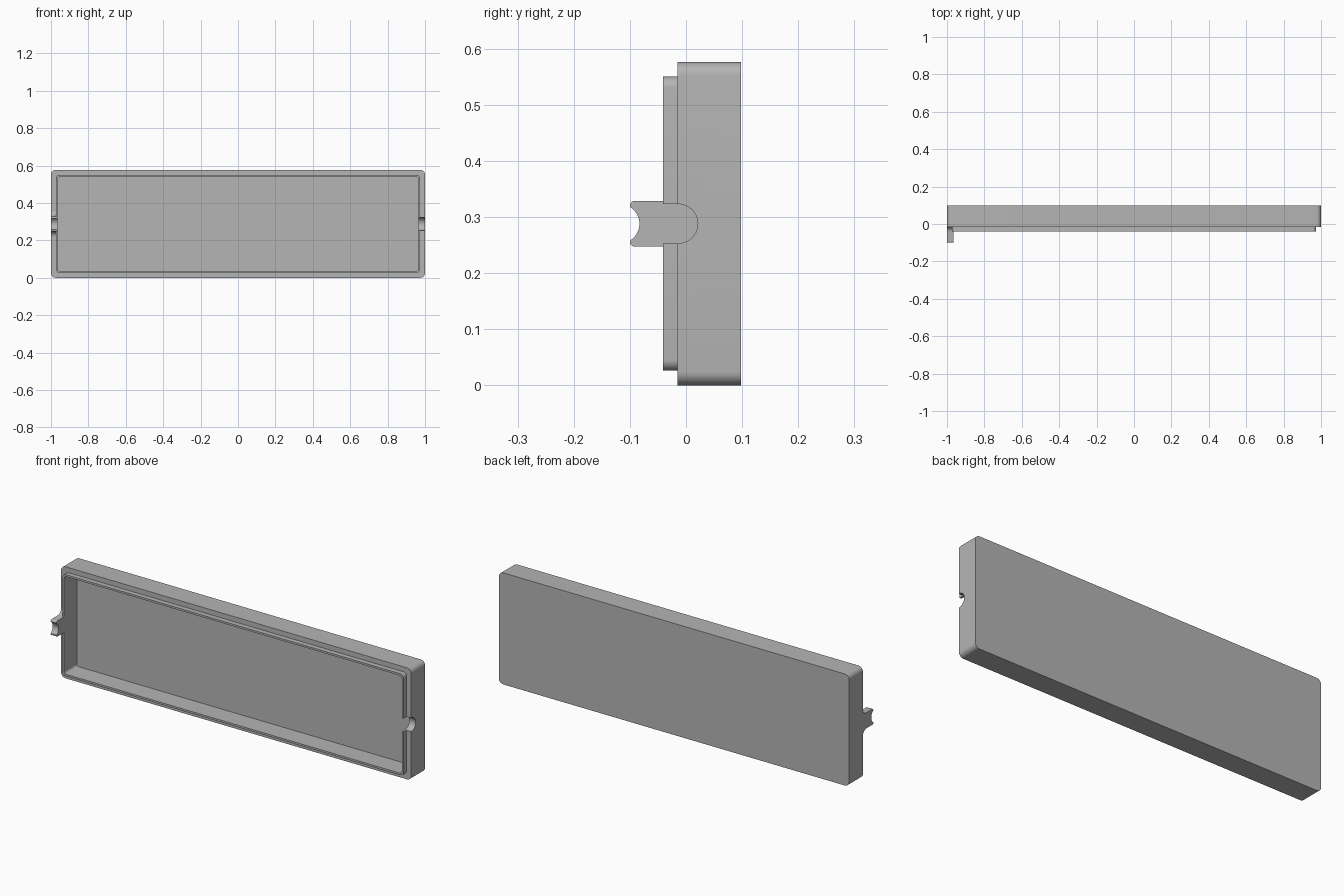
import bpy
import bmesh
from math import sin, cos, radians

cube = bpy.data.objects.get("Cube")
if cube:
    bpy.data.objects.remove(cube, do_unlink=True)

HEIGHT = 0.576
MID = HEIGHT / 2

grey = bpy.data.materials.new("plain grey")
grey.use_nodes = True
colour = (0.46, 0.46, 0.46, 1)
grey.diffuse_color = colour
grey.node_tree.nodes["Principled BSDF"].inputs["Base Color"].default_value = colour


def arc(cx, cy, r, start, end, steps):
    """Points along an arc, angles in degrees."""
    angles = [radians(start + (end - start) * i / steps) for i in range(steps + 1)]
    return [(cx + r * cos(a), cy + r * sin(a)) for a in angles]


def finish(bm, name):
    bmesh.ops.recalc_face_normals(bm, faces=bm.faces)
    mesh = bpy.data.meshes.new(name)
    bm.to_mesh(mesh)
    bm.free()
    mesh.materials.append(grey)
    obj = bpy.data.objects.new(name, mesh)
    bpy.context.collection.objects.link(obj)
    return obj


def select_only(obj):
    bpy.ops.object.select_all(action='DESELECT')
    obj.select_set(True)
    bpy.context.view_layer.objects.active = obj


def ring(bm, inset, radius, y):
    """Rounded rectangle of vertices, inset from the outer wall, at depth y."""
    w, h = 1 - inset - radius, MID - inset - radius
    corners = [(w, h), (-w, h), (-w, -h), (w, -h)]
    points = []
    for i, (x, z) in enumerate(corners):
        points += arc(x, z, radius, 90 * i, 90 * i + 90, 8)
    return [bm.verts.new((x, y, MID + z)) for x, z in points]


def prism(name, profile, x0, x1):
    """Extrude a (y, z) profile along x; z is measured from mid-height."""
    bm = bmesh.new()
    ends = [[bm.verts.new((x, y, MID + z)) for y, z in profile] for x in (x0, x1)]
    for end in ends:
        bm.faces.new(end)
    n = len(profile)
    for i in range(n):
        j = (i + 1) % n
        bm.faces.new((ends[0][i], ends[0][j], ends[1][j], ends[1][i]))
    return finish(bm, name)


# Tray: outer wall, stepped lip and hollow inside, as one chain of rings
bm = bmesh.new()
rings = [ring(bm, *r) for r in (
    (0, 0.025, 0.098), (0, 0.025, -0.015),
    (0.026, 0.02, -0.015), (0.026, 0.02, -0.041),
    (0.036, 0.012, -0.041), (0.036, 0.012, 0.062))]
for a, b in zip(rings, rings[1:]):
    for i in range(len(a)):
        j = (i + 1) % len(a)
        bm.faces.new((a[i], a[j], b[j], b[i]))
bm.faces.new(rings[0])
bm.faces.new(rings[-1])
tray = finish(bm, "tray")

# Round-bottomed notch through the left end wall
notch = prism("notch_cutter",
              [(-0.1, -0.035)] + arc(-0.014, 0, 0.035, -90, 90, 20) + [(-0.1, 0.035)],
              0.94, 1.05)
notch.hide_render = True
cut = tray.modifiers.new("notch", 'BOOLEAN')
cut.operation = 'DIFFERENCE'
cut.solver = 'EXACT'
cut.object = notch
select_only(tray)
bpy.ops.object.modifier_apply(modifier=cut.name)
bpy.data.objects.remove(notch, do_unlink=True)

# Tab on the right end: flared root, rounded tips and hollow end
upper = (arc(-0.043, 0.0685, 0.028, 0, -90, 8)
         + arc(-0.092, 0.0325, 0.008, 90, 180, 5)
         + arc(-0.118, 0, 0.035, 57, 0, 8))
lower = [(y, -z) for y, z in reversed(upper[:-1])]
tab = prism("clip_tab", upper + lower, -1, -0.966)

for obj in (tray, tab):
    select_only(obj)
    bpy.ops.object.shade_smooth_by_angle(angle=radians(30))
